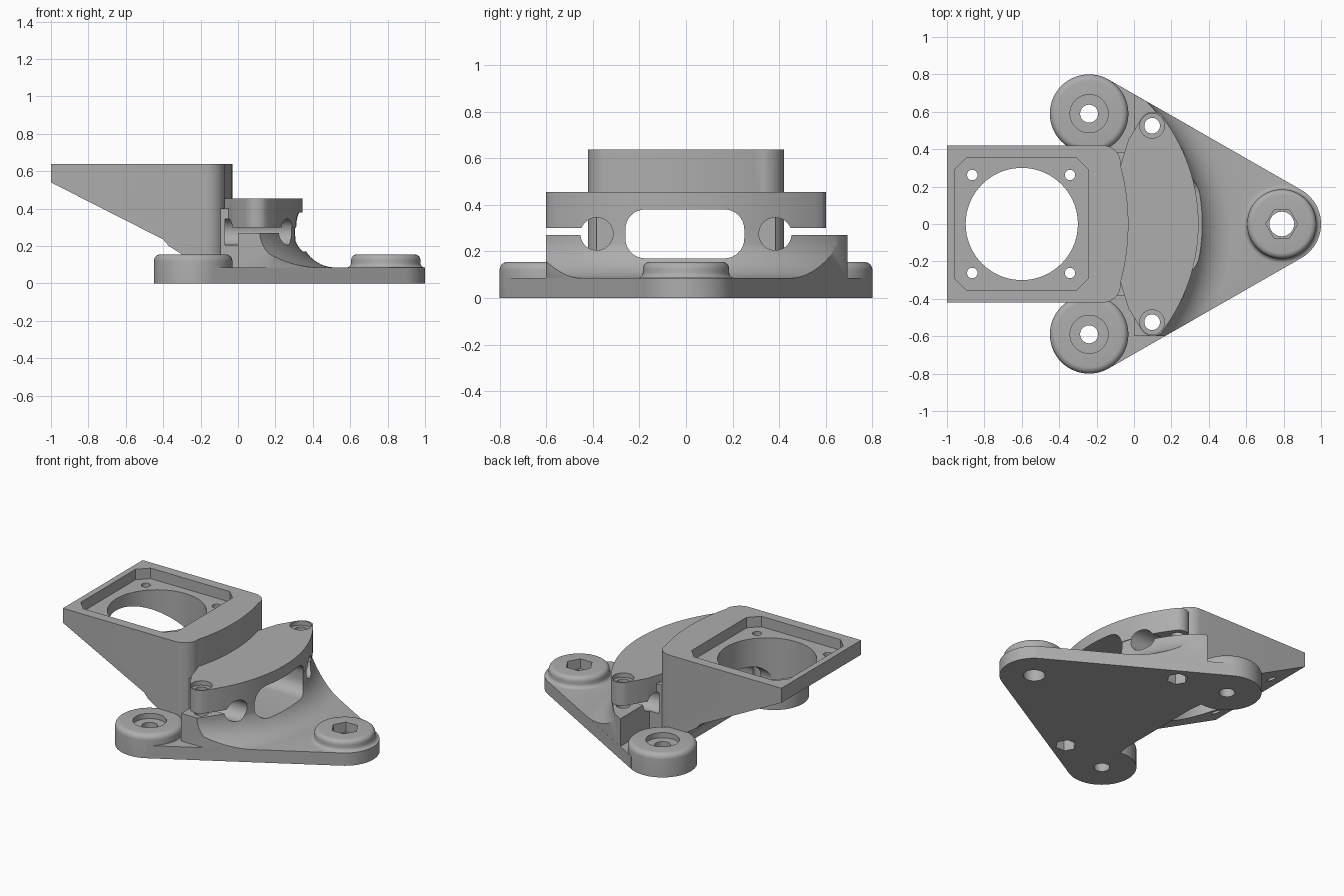
import bpy, bmesh, math
from mathutils import Vector

if "Cube" in bpy.data.objects:
    bpy.data.objects.remove(bpy.data.objects["Cube"])

grey = bpy.data.materials.new("plain_grey")
grey.diffuse_color = (0.42, 0.42, 0.42, 1)
grey.use_nodes = True
grey.node_tree.nodes["Principled BSDF"].inputs["Base Color"].default_value = grey.diffuse_color
FAN = (-0.6, 0.0)                       # axis of the fan and of the curved front
BOSSES = [(-0.24, 0.59), (-0.24, -0.59)]
NOSE = (0.79, 0.0)


def finish(bm, name):
    bmesh.ops.recalc_face_normals(bm, faces=bm.faces)
    me = bpy.data.meshes.new(name)
    bm.to_mesh(me)
    bm.free()
    me.materials.append(grey)
    ob = bpy.data.objects.new(name, me)
    bpy.context.collection.objects.link(ob)
    return ob


def prism(name, pts, lo, hi, axis='z'):
    """Extrude a 2D outline along an axis (x: yz outline, y: xz outline, z: xy outline)."""
    place = {'x': lambda a, b, h: (h, a, b), 'y': lambda a, b, h: (a, h, b),
             'z': lambda a, b, h: (a, b, h)}[axis]
    bm = bmesh.new()
    face = bm.faces.new([bm.verts.new(place(a, b, lo)) for a, b in pts])
    ext = bmesh.ops.extrude_face_region(bm, geom=[face])
    verts = [v for v in ext['geom'] if isinstance(v, bmesh.types.BMVert)]
    bmesh.ops.translate(bm, verts=verts, vec=Vector(place(0, 0, hi - lo)))
    return finish(bm, name)


def arc(c, r, a0, a1, n=16):
    return [(c[0] + r * math.cos(math.radians(a0 + (a1 - a0) * i / n)),
             c[1] + r * math.sin(math.radians(a0 + (a1 - a0) * i / n))) for i in range(n + 1)]


def disc(name, c, r, lo, hi, n=48, axis='z'):
    return prism(name, arc(c, r, 0, 360, n)[:-1], lo, hi, axis)


def lathe(name, c, profile, n=64):
    """Spin an (r, z) profile about a vertical axis, closed with flat ends."""
    bm = bmesh.new()
    rings = [[bm.verts.new((x, y, z)) for x, y in arc(c, r, 0, 360, n)[:-1]] for r, z in profile]
    for lower, upper in zip(rings, rings[1:]):
        for i in range(n):
            j = (i + 1) % n
            bm.faces.new((lower[i], lower[j], upper[j], upper[i]))
    bm.faces.new(rings[0])
    bm.faces.new(rings[-1])
    return finish(bm, name)


def combine(target, other, op):
    mod = target.modifiers.new("join", 'BOOLEAN')
    mod.operation, mod.solver, mod.object = op, 'EXACT', other
    bpy.context.view_layer.objects.active = target
    bpy.ops.object.modifier_apply(modifier=mod.name)
    bpy.data.objects.remove(other)


def rounded_rect(cx, cy, w, h, r, n=8):
    pts = []
    for k, (sx, sy) in enumerate([(1, 1), (-1, 1), (-1, -1), (1, -1)]):
        pts += arc((cx + sx * (w - r), cy + sy * (h - r)), r, 90 * k, 90 * k + 90, n)
    return pts


# triangular base plate with a rounded nose
tilt = math.degrees(math.atan2(1.03, 0.59))
nose_arc = arc(NOSE, 0.21, -tilt, tilt, 24)
side = (-0.24 + 0.21 * math.cos(math.radians(tilt)), 0.59 + 0.21 * math.sin(math.radians(tilt)))
plate = nose_arc + [side, (-0.24, 0.59), (-0.2, 0.3), (-0.2, -0.3), (-0.24, -0.59), (side[0], -side[1])]
bracket = prism("bracket", plate, 0, 0.085)

# rear feet and nose boss with rounded rims
rim = arc((0.175, 0.12), 0.035, 0, 90, 6)
parts = [lathe("rear_foot", c, [(0.21, 0)] + rim) for c in BOSSES]
foot = arc((0.21, 0.11), 0.025, 270, 180, 5)
top = arc((0.155, 0.125), 0.03, 0, 90, 6)
parts.append(lathe("nose_boss", NOSE, [(0.209, 0.02)] + foot + top))

# flared lower body, trimmed to the plate outline
body = lathe("flared_body", FAN, [(1.115, 0.01), (1.115, 0.085)]
             + arc((1.12, 0.27), 0.185, 268, 180, 12), 192)
edge_y = 0.694
trim = prism("trim", [(0, -0.6), (0.165, -0.6)] + nose_arc + [(0, edge_y)], -0.1, 0.5)
combine(body, trim, 'INTERSECT')
parts.append(body)

# clamp cap: curved front, rounded ends around the bolts
half = math.degrees(math.asin(0.555 / 0.945))
cap = (arc(FAN, 0.945, -half, half, 40) + arc((0.1, 0.53), 0.07, 50, 155, 10)
       + [(-0.03, 0.45), (-0.07, 0.32), (-0.12, 0.25), (-0.12, -0.25), (-0.07, -0.32), (-0.03, -0.45)]
       + arc((0.1, -0.53), 0.07, -155, -50, 10))
parts.append(prism("clamp_cap", cap, 0.30, 0.455))

# solid core joining the cap to the body
reach = math.degrees(math.asin(0.385 / 0.94))
core = arc(FAN, 0.94, -reach, reach, 30) + [(-0.12, 0.385), (-0.12, -0.385)]
parts.append(prism("clamp_core", core, 0.02, 0.40))

# fan mount: sloped side profile trimmed to a plan with a bulged front
mount = prism("fan_mount", [(-1, 0.637), (-1, 0.54), (-0.4, 0.235), (-0.37, 0.2), (-0.3, 0.155),
                            (-0.235, 0.1), (-0.2, 0.04), (-0.2, 0.01), (0.1, 0.01), (0.1, 0.637)],
              -0.5, 0.5, 'y')
bulge = math.degrees(math.asin(0.32 / 1.2))
plan = ([(-1.1, -0.421)] + arc((-0.17, -0.321), 0.1, -90, -8, 8)
        + arc((-1.23, 0), 1.2, -bulge, bulge, 24)
        + arc((-0.17, 0.321), 0.1, 8, 90, 8) + [(-1.1, 0.421)])
combine(mount, prism("trim", plan, -0.1, 1), 'INTERSECT')
parts.append(mount)

for p in parts:
    combine(bracket, p, 'UNION')

# fan pocket, air hole and the air slot through the front
cuts = [prism("pocket", rounded_rect(-0.602, 0, 0.358, 0.355, 0.065, 1), 0.567, 0.8),
        disc("air_hole", FAN, 0.3, -0.1, 0.8, 72),
        prism("air_slot", rounded_rect(-0.005, 0.275, 0.255, 0.105, 0.085), -1.2, 0.7, 'x')]
# fan screws, rod bores and clamp bolts
for s in (1, -1):
    cuts += [disc("fan_screw", (x, s * 0.262), 0.028, -0.1, 0.8, 20) for x in (-0.865, -0.342)]
    cuts.append(disc("rod_bore", (s * 0.383, 0.275), 0.07, -0.07, 0.6, 40, 'x'))
    cuts.append(disc("bolt_hole", (0.097, s * 0.525), 0.042, -0.1, 0.8, 24))
    cuts.append(disc("bolt_seat", (0.097, s * 0.525), 0.066, 0.425, 0.8, 32))
    cuts.append(disc("nut_pocket", (0.097, s * 0.525), 0.065, -0.1, 0.08, 6))
# foot holes
for c in BOSSES:
    cuts.append(disc("foot_hole", c, 0.048, -0.1, 0.8, 32))
    cuts.append(disc("foot_seat", c, 0.102, 0.12, 0.3, 40))
cuts.append(disc("nose_hole", NOSE, 0.066, -0.1, 0.8, 32))
cuts.append(disc("nose_hex", NOSE, 0.085, 0.09, 0.3, 6))
for c in cuts:
    combine(bracket, c, 'DIFFERENCE')

# centre the part and shade it
bracket.data.materials.clear()
bracket.data.materials.append(grey)
for poly in bracket.data.polygons:
    poly.material_index = 0
bpy.ops.object.select_all(action='DESELECT')
bracket.select_set(True)
bpy.context.view_layer.objects.active = bracket
bpy.ops.object.shade_smooth_by_angle(angle=math.radians(30))
